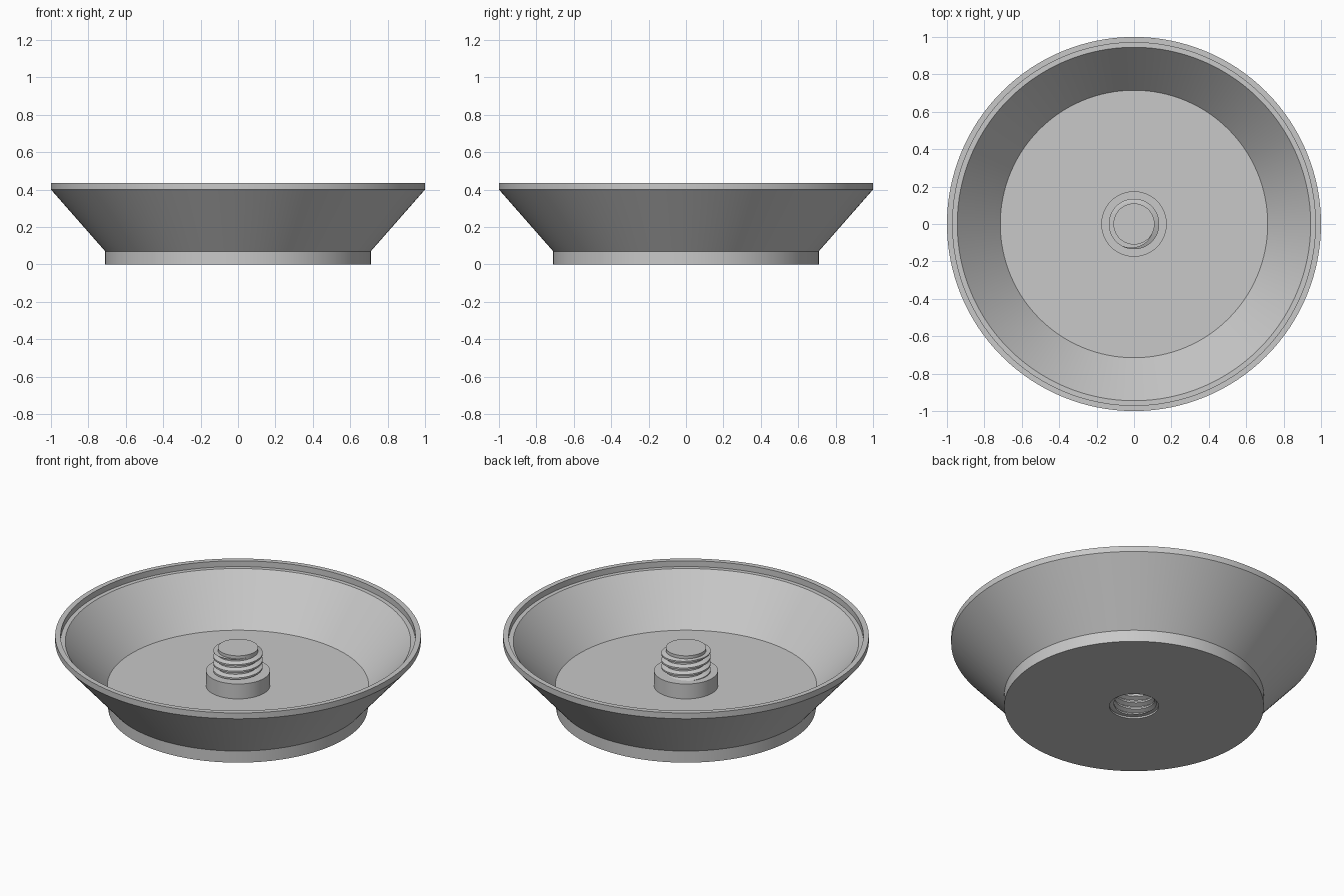
import bpy, bmesh, math

cube = bpy.data.objects.get("Cube")
if cube:
    bpy.data.objects.remove(cube)

SEGMENTS = 128
CREST, ROOT, PITCH = 0.135, 0.11, 0.04

grey = bpy.data.materials.new("plain grey")
grey.use_nodes = True
colour = (0.58, 0.58, 0.58, 1)
grey.diffuse_color = colour
grey.node_tree.nodes["Principled BSDF"].inputs["Base Color"].default_value = colour


def thread_radius(u):
    """Radius across one pitch: crest flat, flank, root flat, flank."""
    if u < 0.25:
        return CREST
    if u < 0.5:
        return CREST + (ROOT - CREST) * (u - 0.25) / 0.25
    if u < 0.75:
        return ROOT
    return ROOT + (CREST - ROOT) * (u - 0.75) / 0.25


def thread(angle, low, high):
    """One side of a screw thread, rising with the angle and cut flat at both ends."""
    turn = angle / math.tau
    rows = []
    for k in range(math.floor(low / PITCH) - 2, math.ceil(high / PITCH) + 1):
        for u in (0, 0.25, 0.5, 0.75):
            z = min(max(PITCH * (k + u + turn), low), high)
            rows.append((thread_radius((z / PITCH - turn + 1e-6) % 1), z))
    return rows


def revolve(name, profile):
    """Spin a profile, given as a function of the angle, round the z axis."""
    bm = bmesh.new()
    columns = []
    for i in range(SEGMENTS + 1):
        a = math.tau * i / SEGMENTS
        columns.append([bm.verts.new((r * math.cos(a), r * math.sin(a), z))
                        for r, z in profile(a)])
    for left, right in zip(columns, columns[1:]):
        for j in range(len(left) - 1):
            bm.faces.new((left[j], right[j], right[j + 1], left[j + 1]))
    bmesh.ops.remove_doubles(bm, verts=bm.verts, dist=0.00002)
    mesh = bpy.data.meshes.new(name)
    bm.to_mesh(mesh)
    bm.free()
    mesh.materials.append(grey)
    obj = bpy.data.objects.new(name, mesh)
    bpy.context.collection.objects.link(obj)
    bpy.ops.object.select_all(action='DESELECT')
    obj.select_set(True)
    bpy.context.view_layer.objects.active = obj
    bpy.ops.object.shade_smooth_by_angle(angle=math.radians(25))
    return obj


# Dish: foot, flared wall, stepped lip, floor and central collar
dish = [(CREST, 0), (0.71, 0), (0.71, 0.07), (1, 0.4), (1, 0.435),
        (0.97, 0.435), (0.97, 0.4), (0.945, 0.4), (0.715, 0.135),
        (0.175, 0.135), (0.175, 0.225), (ROOT, 0.225)]
revolve("dish", lambda a: dish)

# Threaded stud standing on the collar, with a plain tip
revolve("threaded_stud", lambda a: thread(a, 0.225, 0.347)
        + [(ROOT, 0.347), (ROOT, 0.365), (0, 0.365)])

# Threaded socket sunk into the underside
revolve("threaded_socket", lambda a: [(0, 0.175), (CREST, 0.175), (CREST, 0.16)]
        + thread(a, 0.01, 0.16)[::-1] + [(CREST, 0.01), (CREST, 0)])
